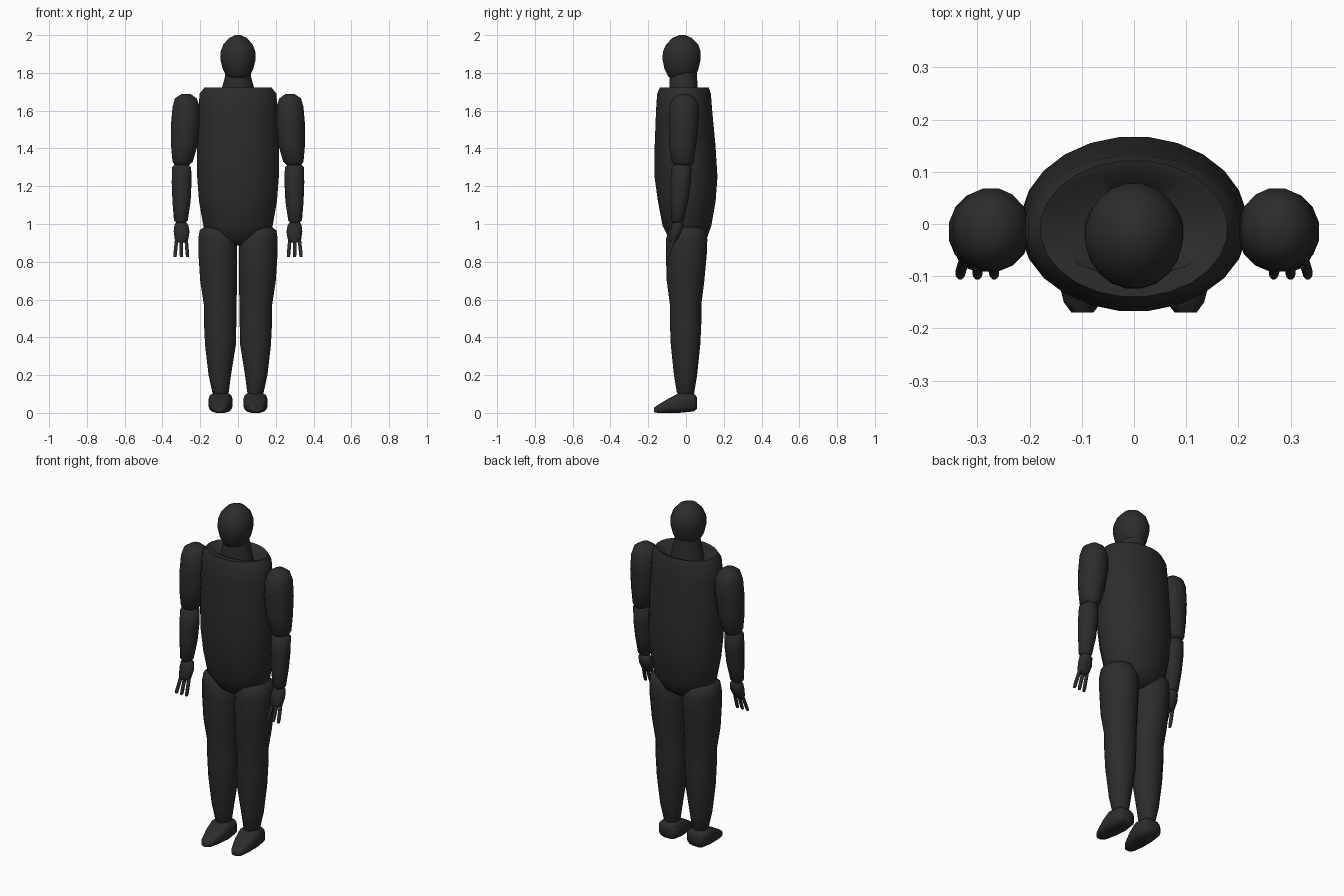
import bpy, bmesh, math
from mathutils import Vector

mat = bpy.data.materials.new("charcoal")
mat.diffuse_color = (0.025, 0.025, 0.025, 1)


def spow(v, e):
    return math.copysign(abs(v) ** e, v)


def loft(name, rings, n=16, axis='z', power=1.0, mirror=False, angle=50):
    """Skin ellipses. Each ring: position, min/max of first axis, min/max of second axis."""
    bm = bmesh.new()
    loops = []
    for t, a0, a1, b0, b1 in rings:
        loop = []
        for i in range(n):
            w = 2 * math.pi * (i + 0.5) / n
            a = (a0 + a1) / 2 + (a1 - a0) / 2 * spow(math.cos(w), power)
            b = (b0 + b1) / 2 + (b1 - b0) / 2 * spow(math.sin(w), power)
            loop.append(bm.verts.new((a, b, t) if axis == 'z' else (a, t, b)))
        loops.append(loop)
    for p, q in zip(loops, loops[1:]):
        for i in range(n):
            j = (i + 1) % n
            bm.faces.new((p[i], p[j], q[j], q[i]))
    bm.faces.new(loops[0])
    bm.faces.new(loops[-1])
    bmesh.ops.recalc_face_normals(bm, faces=bm.faces)
    me = bpy.data.meshes.new(name)
    bm.to_mesh(me)
    bm.free()
    me.materials.append(mat)
    ob = bpy.data.objects.new(name, me)
    bpy.context.collection.objects.link(ob)
    if mirror:
        ob.modifiers.new("mirror", 'MIRROR').use_axis = (True, False, False)
    bpy.ops.object.select_all(action='DESELECT')
    bpy.context.view_layer.objects.active = ob
    ob.select_set(True)
    bpy.ops.object.shade_smooth_by_angle(angle=math.radians(angle))
    return ob


# torso with a sunken collar at the top
loft("torso", [
    (0.885, -0.06, 0.06, -0.04, 0.06),
    (0.92, -0.14, 0.14, -0.09, 0.11),
    (0.99, -0.185, 0.185, -0.125, 0.135),
    (1.12, -0.208, 0.208, -0.15, 0.158),
    (1.25, -0.218, 0.218, -0.168, 0.168),
    (1.42, -0.218, 0.218, -0.167, 0.157),
    (1.60, -0.212, 0.212, -0.16, 0.14),
    (1.69, -0.205, 0.205, -0.154, 0.133),
    (1.722, -0.18, 0.18, -0.14, 0.122),
    (1.718, -0.17, 0.17, -0.10, 0.105),
    (1.67, -0.09, 0.09, -0.085, 0.065)], n=24, angle=40)

# neck and head
loft("neck", [
    (1.65, -0.10, 0.10, -0.095, 0.07),
    (1.72, -0.087, 0.087, -0.09, 0.063),
    (1.78, -0.07, 0.07, -0.087, 0.06),
    (1.84, -0.065, 0.065, -0.085, 0.055)])
loft("head", [
    (1.765, -0.035, 0.035, -0.07, 0.03),
    (1.78, -0.06, 0.06, -0.095, 0.05),
    (1.82, -0.082, 0.082, -0.115, 0.067),
    (1.87, -0.094, 0.094, -0.125, 0.078),
    (1.91, -0.094, 0.094, -0.124, 0.079),
    (1.95, -0.079, 0.079, -0.107, 0.066),
    (1.985, -0.047, 0.047, -0.072, 0.032),
    (2.0, -0.014, 0.014, -0.035, -0.005)], n=20, angle=60)

# arms
loft("upper_arm", [
    (1.31, 0.26, 0.335, -0.06, 0.03),
    (1.33, 0.238, 0.348, -0.078, 0.042),
    (1.42, 0.212, 0.356, -0.09, 0.055),
    (1.53, 0.197, 0.356, -0.093, 0.068),
    (1.62, 0.20, 0.348, -0.09, 0.07),
    (1.665, 0.218, 0.335, -0.072, 0.052),
    (1.688, 0.25, 0.30, -0.04, 0.02)], mirror=True, angle=60)
loft("forearm", [
    (1.005, 0.28, 0.325, -0.068, -0.025),
    (1.02, 0.265, 0.34, -0.079, -0.012),
    (1.12, 0.25, 0.348, -0.083, 0.012),
    (1.22, 0.245, 0.352, -0.083, 0.027),
    (1.30, 0.247, 0.35, -0.076, 0.03),
    (1.32, 0.27, 0.33, -0.055, 0.012)], mirror=True, angle=60)
loft("hand", [
    (0.903, 0.277, 0.322, -0.083, -0.058),
    (0.92, 0.262, 0.336, -0.09, -0.043),
    (0.96, 0.255, 0.342, -0.085, -0.022),
    (0.995, 0.262, 0.338, -0.077, -0.012),
    (1.018, 0.282, 0.322, -0.06, -0.025)], n=12, mirror=True, angle=60)
for k, (x0, x1) in enumerate([(0.275, 0.268), (0.301, 0.300), (0.324, 0.333)]):
    loft("finger_%d" % (k + 1), [
        (0.825, x1 - 0.008, x1 + 0.008, -0.107, -0.091),
        (0.84, x1 - 0.010, x1 + 0.010, -0.104, -0.084),
        (0.925, x0 - 0.010, x0 + 0.010, -0.074, -0.052)], n=8, mirror=True)

# legs
loft("leg", [
    (0.09, 0.055, 0.125, -0.04, 0.035),
    (0.11, 0.048, 0.137, -0.05, 0.045),
    (0.20, 0.036, 0.157, -0.065, 0.06),
    (0.36, 0.010, 0.176, -0.082, 0.077),
    (0.48, 0.007, 0.182, -0.087, 0.083),
    (0.575, 0.006, 0.183, -0.087, 0.083),
    (0.70, 0.003, 0.202, -0.104, 0.099),
    (0.85, 0.002, 0.212, -0.109, 0.113),
    (0.92, 0.006, 0.212, -0.108, 0.115),
    (0.965, 0.04, 0.205, -0.095, 0.105),
    (0.99, 0.08, 0.175, -0.06, 0.065)], mirror=True, angle=60)

# feet, tapering to the toe
loft("foot", [
    (0.057, 0.055, 0.13, 0.02, 0.085),
    (0.04, 0.033, 0.151, 0.007, 0.105),
    (-0.03, 0.028, 0.157, 0.0, 0.109),
    (-0.09, 0.04, 0.15, 0.0, 0.078),
    (-0.15, 0.062, 0.135, 0.0, 0.042),
    (-0.17, 0.078, 0.12, 0.004, 0.027)],
    axis='y', power=0.65, mirror=True)
